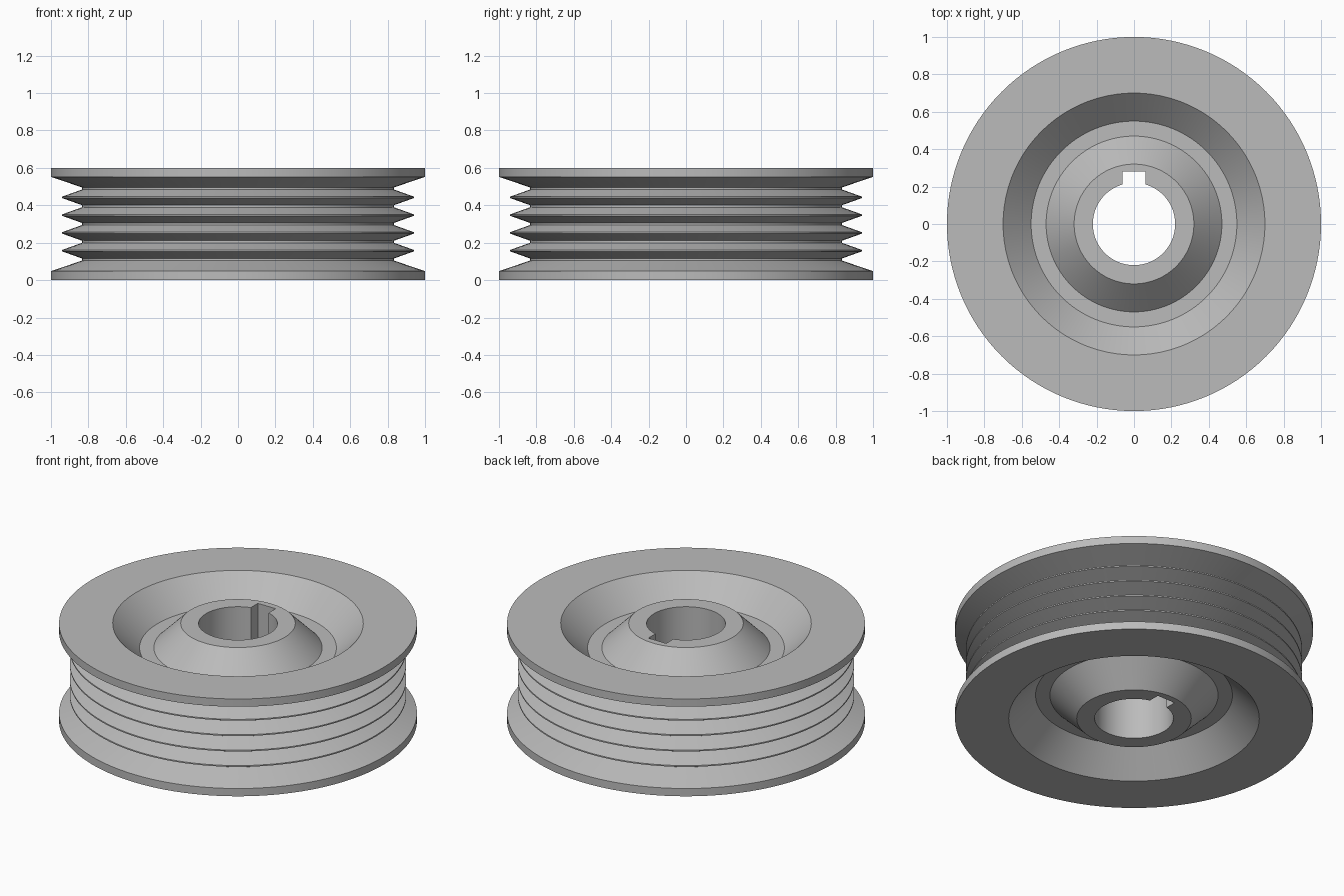
import bpy, bmesh, math
from mathutils import Matrix, Vector

cube = bpy.data.objects.get("Cube")
if cube:
    bpy.data.objects.remove(cube, do_unlink=True)

HEIGHT, MID = 0.6, 0.3
GROOVES, PITCH = 5, 0.095
ROOT, CREST = 0.835, 0.94
SEGMENTS = 128

# Plain grey metal
steel = bpy.data.materials.new("grey steel")
steel.use_nodes = True
grey = (0.5, 0.5, 0.5, 1)
steel.diffuse_color = grey
steel.node_tree.nodes["Principled BSDF"].inputs["Base Color"].default_value = grey


def make_object(name, bm):
    bmesh.ops.recalc_face_normals(bm, faces=bm.faces)
    mesh = bpy.data.meshes.new(name)
    bm.to_mesh(mesh)
    bm.free()
    mesh.materials.append(steel)
    obj = bpy.data.objects.new(name, mesh)
    bpy.context.collection.objects.link(obj)
    return obj


# Upper face of the section: bore, hub, recess, rim (radius, height)
face = [(0.22, HEIGHT), (0.32, HEIGHT), (0.47, 0.45),
        (0.55, 0.45), (0.7, HEIGHT), (1, HEIGHT)]

# Belt grooves on the outside, from the upper flange down
belt = [(1, 0.552)]
for i in range(GROOVES):
    z = MID + PITCH * ((GROOVES - 1) / 2 - i)
    belt += [(ROOT, z + 0.006), (ROOT, z - 0.006)]
    if i < GROOVES - 1:
        crest = z - PITCH / 2
        belt += [(CREST, crest + 0.004), (CREST, crest - 0.004)]
belt.append((1, HEIGHT - 0.552))

# Lower face mirrors the upper one
profile = face + belt + [(r, HEIGHT - z) for r, z in reversed(face)]

# Pulley body turned around the axis
bm = bmesh.new()
verts = [bm.verts.new((r, 0, z)) for r, z in profile]
edges = [bm.edges.new((v, verts[(i + 1) % len(verts)])) for i, v in enumerate(verts)]
bmesh.ops.spin(bm, geom=verts + edges, cent=(0, 0, 0), axis=(0, 0, 1),
               angle=math.tau, steps=SEGMENTS, use_duplicate=False)
bmesh.ops.remove_doubles(bm, verts=bm.verts, dist=0.0001)
pulley = make_object("grooved_pulley", bm)

# Keyway slot cut through the bore
bm = bmesh.new()
bmesh.ops.create_cube(bm, size=1, matrix=Matrix.Translation(Vector((0, 0.19, MID)))
                      @ Matrix.Diagonal((0.122, 0.18, 1, 1)))
cutter = make_object("keyway_cutter", bm)
cutter.hide_render = True
cut = pulley.modifiers.new("keyway", 'BOOLEAN')
cut.operation = 'DIFFERENCE'
cut.solver = 'EXACT'
cut.object = cutter

bpy.ops.object.select_all(action='DESELECT')
pulley.select_set(True)
bpy.context.view_layer.objects.active = pulley
bpy.ops.object.modifier_apply(modifier=cut.name)
bpy.data.objects.remove(cutter, do_unlink=True)

# Smooth round walls, crisp machined edges
bpy.ops.object.shade_smooth_by_angle(angle=math.radians(20))
